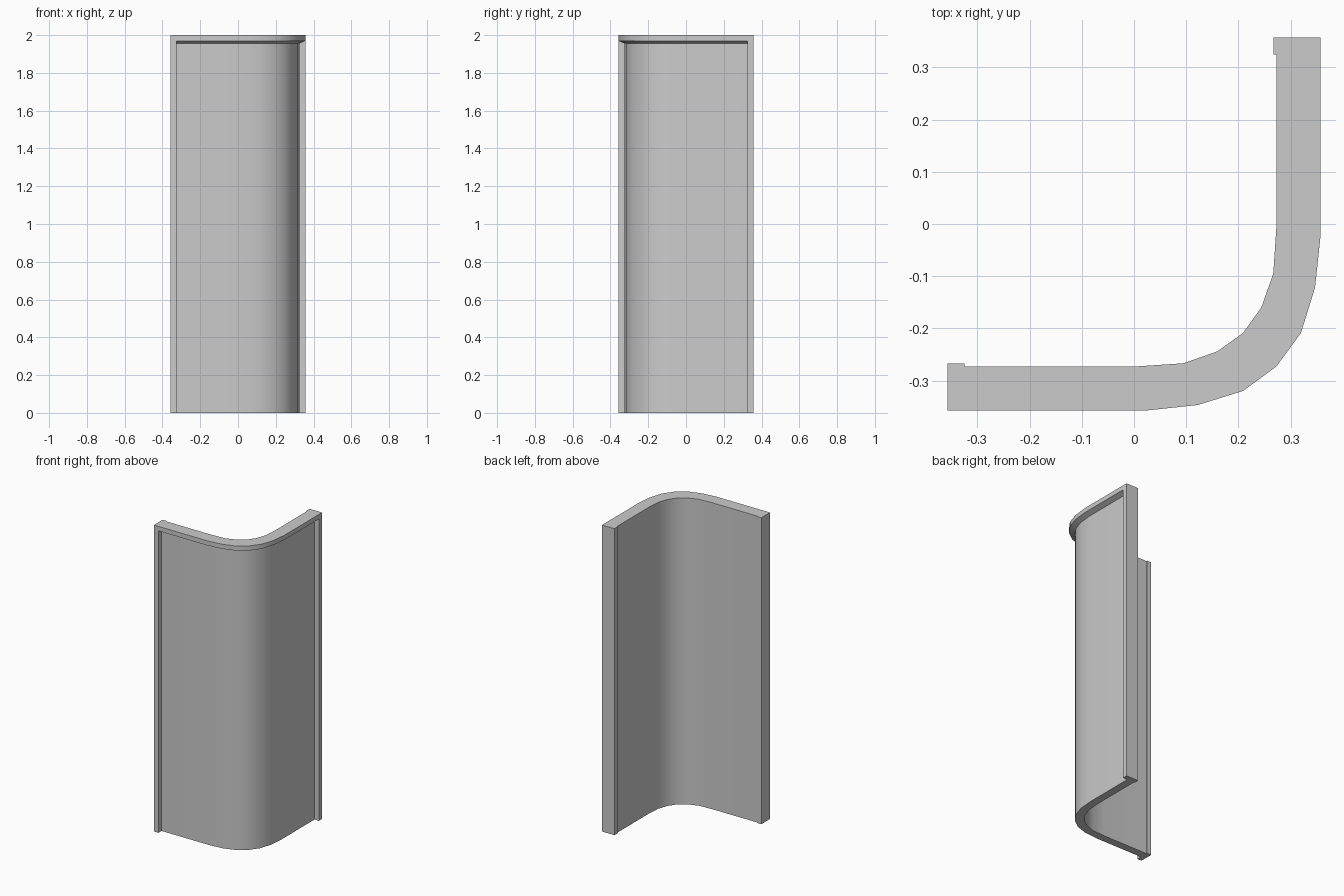
import bpy, bmesh
from mathutils import Vector, Matrix

if "Cube" in bpy.data.objects:
    bpy.data.objects.remove(bpy.data.objects["Cube"])

# Half of each plan curve, from the left post to the corner diagonal
OUTER = [(-0.325, -0.357), (0.028, -0.357), (0.122, -0.347), (0.209, -0.32), (0.273, -0.273)]
INNER = [(-0.325, -0.273), (0.004, -0.273), (0.095, -0.267), (0.16, -0.244), (0.209, -0.209)]
# Recessed panel face lies between the two
RECESS = [tuple(a + (b - a) * 0.38 for a, b in zip(o, i)) for o, i in zip(OUTER, INNER)]


def full(half):
    """Reflect a half curve across the corner diagonal."""
    return half + [(-y, -x) for x, y in reversed(half[:-1])]


def finish(name, bm, smooth=False):
    bmesh.ops.recalc_face_normals(bm, faces=bm.faces)
    mesh = bpy.data.meshes.new(name)
    bm.to_mesh(mesh)
    bm.free()
    ob = bpy.data.objects.new(name, mesh)
    bpy.context.collection.objects.link(ob)
    if smooth:
        bpy.ops.object.select_all(action='DESELECT')
        ob.select_set(True)
        bpy.context.view_layer.objects.active = ob
        bpy.ops.object.shade_smooth_by_angle(angle=0.52)
    return ob


# Curved panel with overhanging top rim: cross-section of (plan curve, height)
section = [(full(OUTER), 2.0), (full(OUTER), 1.97), (full(RECESS), 1.955),
           (full(RECESS), 0.0), (full(INNER), 0.0), (full(INNER), 2.0)]
bm = bmesh.new()
rows = [[bm.verts.new((x, y, z)) for x, y in curve] for curve, z in section]
for k, row in enumerate(rows):
    nxt = rows[(k + 1) % len(rows)]
    for i in range(len(row) - 1):
        bm.faces.new((row[i], row[i + 1], nxt[i + 1], nxt[i]))
for end in (0, -1):
    bm.faces.new([row[end] for row in rows])
finish("curved_panel", bm, smooth=True)


# End posts, slightly proud of the panel on both sides
def post(name, x0, x1, y0, y1):
    bm = bmesh.new()
    mat = (Matrix.Translation(((x0 + x1) / 2, (y0 + y1) / 2, 1.0))
           @ Matrix.Diagonal(Vector((x1 - x0, y1 - y0, 2.0, 1.0))))
    bmesh.ops.create_cube(bm, size=1.0, matrix=mat)
    finish(name, bm)


post("left_post", -0.357, -0.325, -0.357, -0.267)
post("back_post", 0.267, 0.357, 0.325, 0.357)
